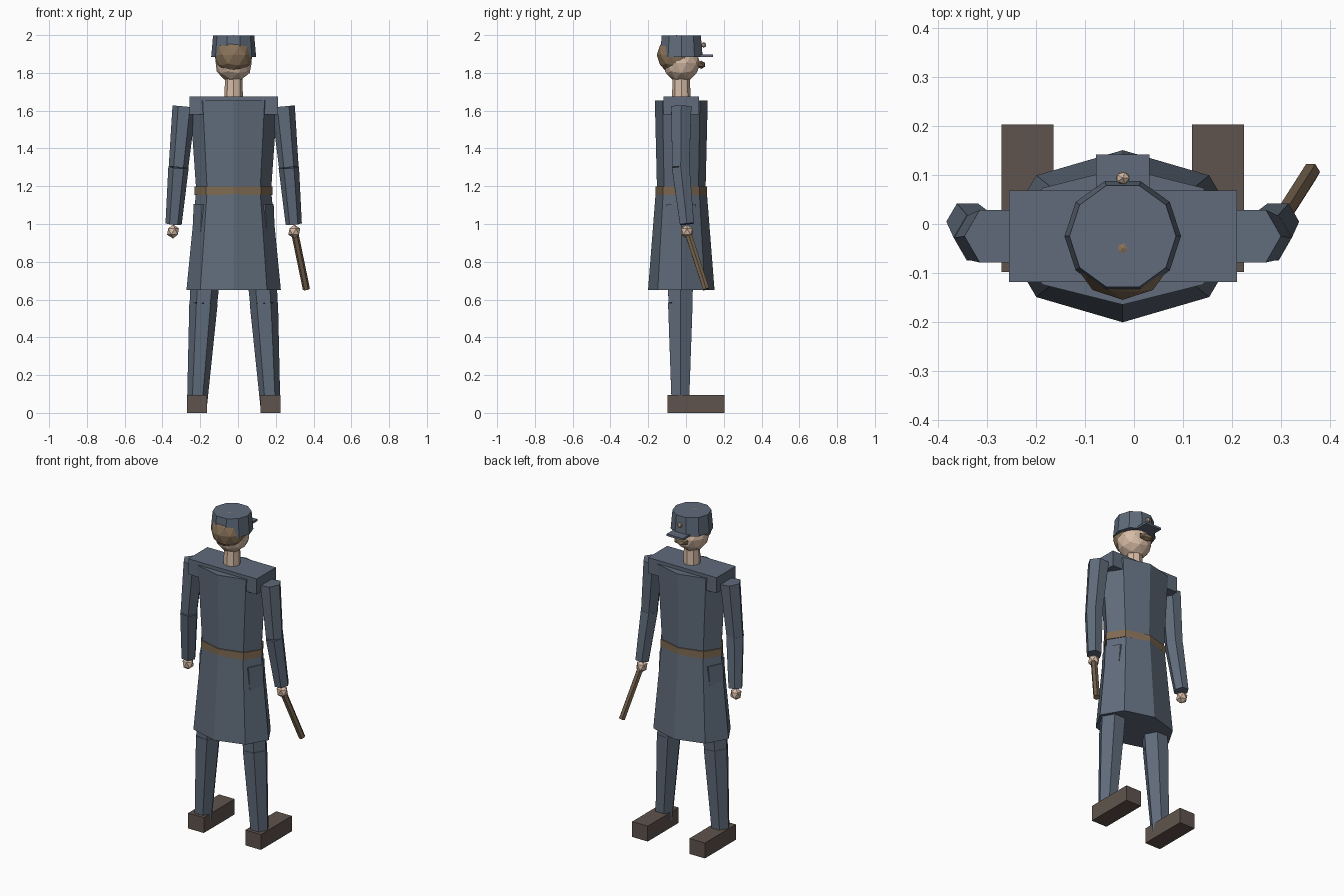
import bpy, bmesh, math
from mathutils import Vector, Matrix

cube = bpy.data.objects.get("Cube")
if cube:
    bpy.data.objects.remove(cube, do_unlink=True)

CX, CY = -0.023, -0.025   # body axis


def material(name, r, g, b):
    m = bpy.data.materials.new(name)
    m.use_nodes = True
    m.diffuse_color = (r, g, b, 1)
    m.node_tree.nodes["Principled BSDF"].inputs["Base Color"].default_value = (r, g, b, 1)
    return m


CLOTH = material("blue_grey_cloth", 0.115, 0.147, 0.195)
LEATHER = material("belt_leather", 0.21, 0.145, 0.085)
HAIR = material("brown_hair", 0.25, 0.17, 0.1)
WOOD = material("stick_wood", 0.18, 0.125, 0.075)
BOOT = material("dark_boot", 0.115, 0.088, 0.075)
SKIN = material("skin", 0.68, 0.5, 0.38)


def finish(name, bm, mat):
    bmesh.ops.recalc_face_normals(bm, faces=bm.faces)
    mesh = bpy.data.meshes.new(name)
    bm.to_mesh(mesh)
    bm.free()
    mesh.materials.append(mat)
    obj = bpy.data.objects.new(name, mesh)
    bpy.context.collection.objects.link(obj)
    return obj


def box(name, lo, hi, mat):
    lo, hi = Vector(lo), Vector(hi)
    bm = bmesh.new()
    bmesh.ops.create_cube(bm, size=1)
    bmesh.ops.scale(bm, vec=hi - lo, verts=bm.verts)
    bmesh.ops.translate(bm, vec=(lo + hi) / 2, verts=bm.verts)
    return finish(name, bm, mat)


def ball(name, centre, radii, mat, detail=1):
    bm = bmesh.new()
    bmesh.ops.create_icosphere(bm, subdivisions=detail, radius=1)
    bmesh.ops.scale(bm, vec=radii, verts=bm.verts)
    bmesh.ops.translate(bm, vec=centre, verts=bm.verts)
    return finish(name, bm, mat)


def tube(name, start, end, r0, r1, sides, mat):
    """Tapered prism between two points; r0 and r1 are (x, y) radii."""
    start, end = Vector(start), Vector(end)
    turn = Vector((0, 0, -1 if end.z < start.z else 1)).rotation_difference(end - start)
    bm = bmesh.new()
    rings = []
    for centre, (rx, ry) in ((start, r0), (end, r1)):
        ring = []
        for i in range(sides):
            a = math.tau * i / sides
            ring.append(bm.verts.new(centre + turn @ Vector((rx * math.cos(a), ry * math.sin(a), 0))))
        bm.faces.new(ring)
        rings.append(ring)
    for i in range(sides):
        j = (i + 1) % sides
        bm.faces.new((rings[0][i], rings[0][j], rings[1][j], rings[1][i]))
    return finish(name, bm, mat)


def upright(name, z0, z1, r0, r1, sides, mat):
    return tube(name, (CX, CY, z0), (CX, CY, z1), r0, r1, sides, mat)


# Coat
upright("coat_skirt", 0.65, 1.16, (0.25, 0.176), (0.2, 0.136), 8, CLOTH)
upright("coat_torso", 1.16, 1.655, (0.197, 0.128), (0.232, 0.14), 8, CLOTH)
upright("belt", 1.153, 1.198, (0.206, 0.136), (0.206, 0.136), 8, LEATHER)
box("shoulder_yoke", (-0.256, -0.119, 1.58), (0.211, 0.068, 1.676), CLOTH)

# Limbs, mirrored about the body axis
for side, s in (("left", 1), ("right", -1)):
    def at(x, y, z):
        return (CX + s * x, y, z)

    hip, knee, ankle = at(0.122, -0.025, 1.1), at(0.16, -0.03, 0.58), at(0.194, -0.03, 0.04)
    tube(side + "_thigh", hip, knee, (0.09, 0.09), (0.073, 0.073), 6, CLOTH)
    tube(side + "_shin", knee, ankle, (0.075, 0.075), (0.053, 0.053), 6, CLOTH)
    foot_x = CX + s * 0.195
    box(side + "_boot", (foot_x - 0.053, -0.098, 0), (foot_x + 0.053, 0.203, 0.095), BOOT)

    shoulder, elbow, wrist = at(0.262, -0.025, 1.622), at(0.292, -0.028, 1.3), at(0.318, 0.005, 1.0)
    tube(side + "_upper_arm", shoulder, elbow, (0.062, 0.062), (0.052, 0.052), 6, CLOTH)
    tube(side + "_forearm", elbow, wrist, (0.054, 0.054), (0.043, 0.043), 6, CLOTH)
    ball(side + "_hand", at(0.321, 0.005, 0.96), (0.035, 0.035, 0.037), SKIN)

# Stick held in the left hand
tube("stick", (0.297, 0.005, 0.97), (0.362, 0.107, 0.655), (0.019, 0.019), (0.019, 0.019), 6, WOOD)

# Head
upright("neck", 1.65, 1.79, (0.05, 0.05), (0.045, 0.045), 8, SKIN)
ball("head", (CX, CY, 1.852), (0.1, 0.1, 0.1), SKIN, 2)
ball("hair", (CX, -0.05, 1.895), (0.105, 0.105, 0.105), HAIR, 2)
ball("moustache", (CX, 0.08, 1.843), (0.05, 0.025, 0.022), HAIR)

# Cap
upright("cap_crown", 1.885, 1.997, (0.119, 0.119), (0.109, 0.109), 10, CLOTH)
box("cap_visor", (CX - 0.055, 0.04, 1.885), (CX + 0.055, 0.142, 1.898), CLOTH)
ball("cap_badge", (CX, 0.094, 1.948), (0.016, 0.014, 0.016), SKIN)
